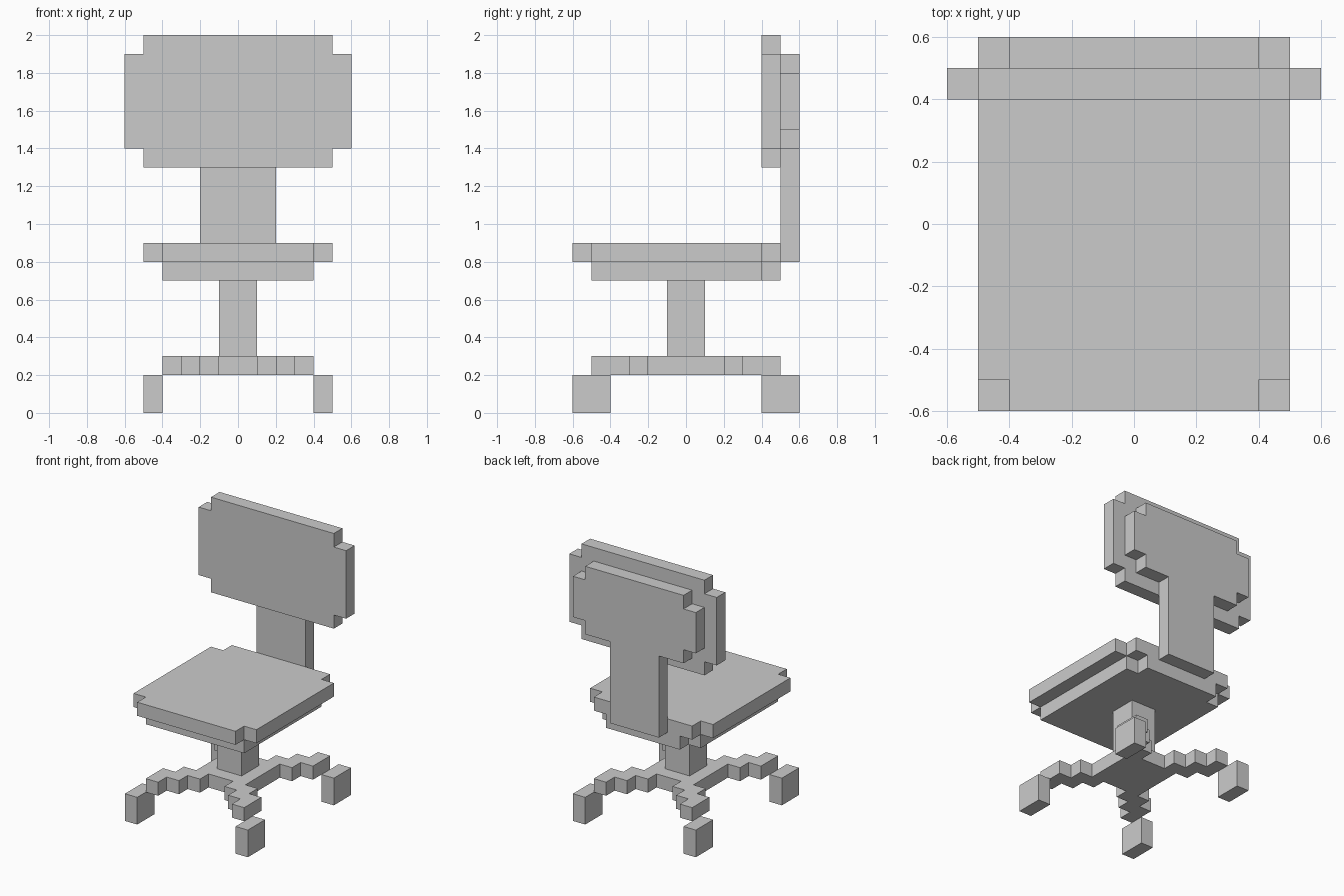
import bpy, bmesh

if "Cube" in bpy.data.objects:
    bpy.data.objects.remove(bpy.data.objects["Cube"])


def extrude(name, half, lo, hi, axis='z'):
    """Mirror a right-hand half outline across x = 0 and extrude it along y or z."""
    outline = half + [(-u, v) for u, v in reversed(half)]
    bm = bmesh.new()

    def place(u, v, d):
        return (u, v, d) if axis == 'z' else (u, d, v)

    face = bm.faces.new([bm.verts.new(place(u, v, lo)) for u, v in outline])
    new = bmesh.ops.extrude_face_region(bm, geom=[face])['geom']
    moved = [g for g in new if isinstance(g, bmesh.types.BMVert)]
    bmesh.ops.translate(bm, verts=moved, vec=place(0, 0, hi - lo))
    bmesh.ops.recalc_face_normals(bm, faces=bm.faces)
    mesh = bpy.data.meshes.new(name)
    bm.to_mesh(mesh)
    bm.free()
    obj = bpy.data.objects.new(name, mesh)
    bpy.context.collection.objects.link(obj)
    return obj


def box(name, centre, size):
    bpy.ops.mesh.primitive_cube_add(size=1, location=centre)
    obj = bpy.context.object
    obj.name = name
    obj.scale = size
    bpy.ops.object.transform_apply(location=True, rotation=False, scale=True)
    return obj


# Backrest cushion with notched corners
extrude("back_cushion", [(.5, 1.3), (.5, 1.4), (.6, 1.4), (.6, 1.9), (.5, 1.9), (.5, 2)],
        .4, .5, 'y')

# Rear shell and its upright support
extrude("back_support", [(.2, .8), (.2, 1.4), (.4, 1.4), (.4, 1.5), (.5, 1.5),
                         (.5, 1.8), (.4, 1.8), (.4, 1.9)], .5, .6, 'y')

# Seat cushion and the pan beneath it
extrude("seat_cushion", [(.4, -.6), (.4, -.5), (.5, -.5), (.5, .4), (.4, .4), (.4, .5)], .8, .9)
extrude("seat_pan", [(.4, -.5), (.4, .4), (.3, .4), (.3, .5)], .7, .8)

# Central column
box("column", (0, 0, .5), (.2, .2, .4))

# Star base: stepped diagonal arms
arm = [(.2, .2), (.3, .2), (.3, .3), (.4, .3), (.4, .5), (.3, .5),
       (.3, .4), (.2, .4), (.2, .3), (.1, .3), (.1, .2)]
extrude("star_base", [(x, -y) for x, y in reversed(arm)] + arm, .2, .3)

# Four casters
for sx, side in ((-1, "left"), (1, "right")):
    for sy, end in ((-1, "front"), (1, "back")):
        box(f"caster_{end}_{side}", (sx * .45, sy * .5, .1), (.1, .2, .2))
